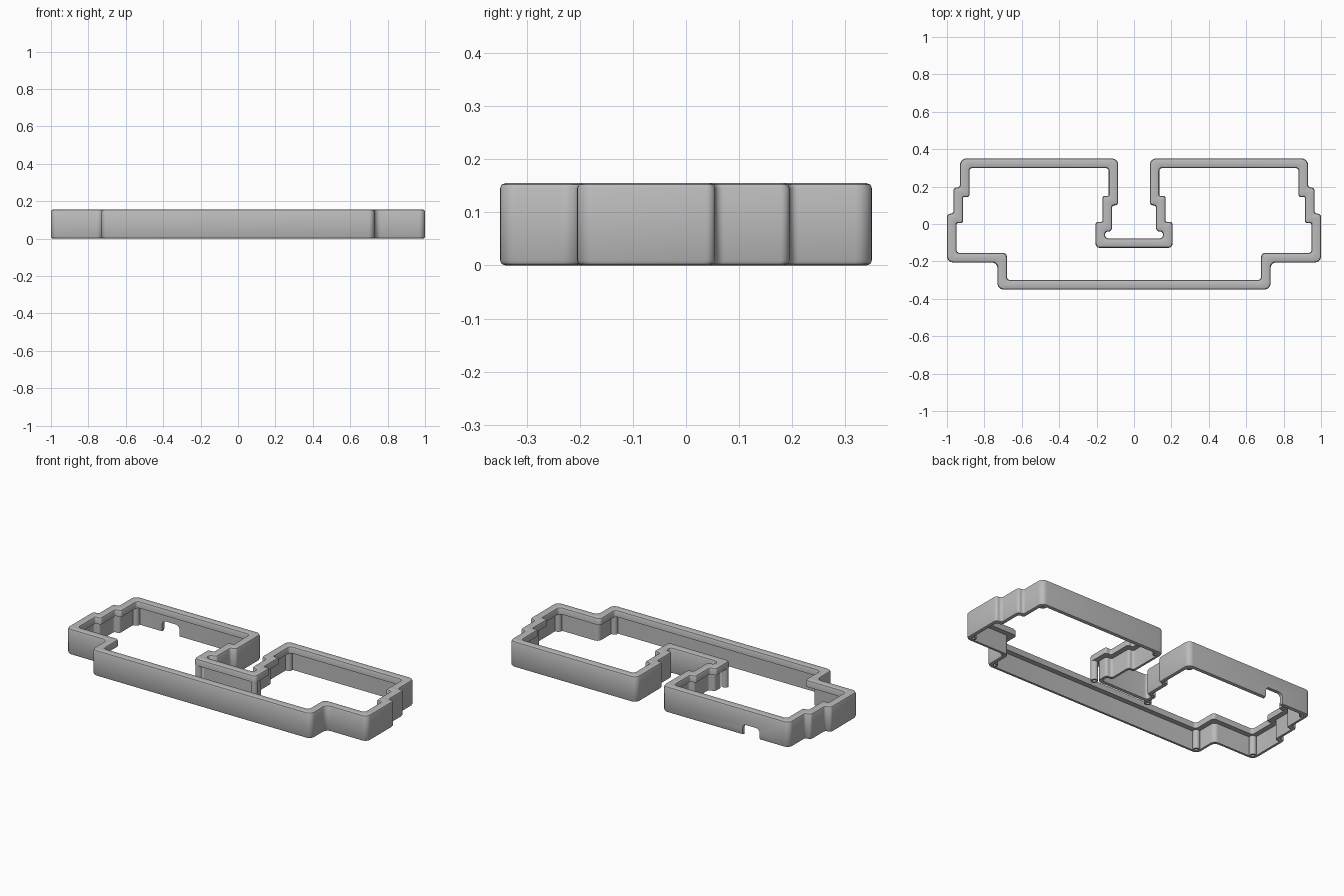
import bpy, bmesh, math
from mathutils import Vector

if "Cube" in bpy.data.objects:
    bpy.data.objects.remove(bpy.data.objects["Cube"])

HEIGHT, LIP_Z, WALL, RIM = 0.155, 0.115, 0.02, 0.05
SEGS = 6

grey = bpy.data.materials.new("plain grey")
grey.use_nodes = True
grey.diffuse_color = (0.5, 0.5, 0.5, 1)
grey.node_tree.nodes["Principled BSDF"].inputs["Base Color"].default_value = (0.5, 0.5, 0.5, 1)

# Right half of the outer outline, from the front wall round to the centre gap
half = [(0.73, -0.35), (0.73, -0.205), (1, -0.205), (1, 0.055), (0.965, 0.055),
        (0.965, 0.195), (0.93, 0.195), (0.93, 0.35), (0.085, 0.35), (0.085, 0.1),
        (0.118, 0.1), (0.118, -0.04), (0.155, -0.04), (0.155, -0.077)]
outline = [Vector(p) for p in half] + [Vector((-x, y)) for x, y in reversed(half)]


def inset(points, d):
    """Move every edge of a counter-clockwise right-angled outline inward."""
    result = []
    for i, p in enumerate(points):
        a = (p - points[i - 1]).normalized()
        b = (points[(i + 1) % len(points)] - p).normalized()
        result.append(p + d * (Vector((-a.y, a.x)) + Vector((-b.y, b.x))))
    return result


def rounded(points, scale):
    """Round each corner, with less rounding on short steps."""
    result = []
    for i, p in enumerate(points):
        a, b = points[i - 1] - p, points[(i + 1) % len(points)] - p
        r = min(0.032, 0.48 * a.length, 0.48 * b.length) * scale
        a, b = a.normalized() * r, b.normalized() * r
        for k in range(SEGS + 1):
            t = k / SEGS * math.pi / 2
            result.append(p + a * (1 - math.sin(t)) + b * (1 - math.cos(t)))
    return result


def loft(name, rings, closed):
    """Join rings of (points, z) into a skin; closed joins last to first."""
    bm = bmesh.new()
    loops = [[bm.verts.new((p.x, p.y, z)) for p in pts] for pts, z in rings]
    pairs = list(zip(loops, loops[1:]))
    if closed:
        pairs.append((loops[-1], loops[0]))
    else:
        bm.faces.new(loops[0])
        bm.faces.new(loops[-1])
    for lo, hi in pairs:
        for i in range(len(lo)):
            j = (i + 1) % len(lo)
            bm.faces.new((lo[i], lo[j], hi[j], hi[i]))
    bmesh.ops.recalc_face_normals(bm, faces=bm.faces)
    mesh = bpy.data.meshes.new(name)
    bm.to_mesh(mesh)
    bm.free()
    mesh.materials.append(grey)
    obj = bpy.data.objects.new(name, mesh)
    bpy.context.collection.objects.link(obj)
    return obj


def smooth(obj):
    bpy.ops.object.select_all(action="DESELECT")
    obj.select_set(True)
    bpy.context.view_layer.objects.active = obj
    bpy.ops.object.shade_smooth_by_angle(angle=math.radians(35))


# Frame: thin wall with an inward lip along the top, edges softened
b = 0.01
section = [(b, 0), (b * 0.3, b * 0.3), (0, b), (0, HEIGHT - b),
           (b * 0.3, HEIGHT - b * 0.3), (b, HEIGHT),
           (RIM - b, HEIGHT), (RIM - b * 0.3, HEIGHT - b * 0.3), (RIM, HEIGHT - b),
           (RIM, LIP_Z), (WALL, LIP_Z), (WALL, 0)]
frame = loft("frame", [(rounded(inset(outline, d), 1 - 8 * d), z) for d, z in section], True)

# Cable slot through the back wall
slot = [Vector(p) for p in [(-0.735, -0.05), (-0.62, -0.05), (-0.62, 0.065), (-0.735, 0.065)]]
cutter = loft("slot_cutter", [(rounded(slot, 0.8), -0.38), (rounded(slot, 0.8), -0.30)], False)
cutter.rotation_euler.x = math.pi / 2
cutter.hide_render = True
cut = frame.modifiers.new("cable_slot", "BOOLEAN")
cut.object, cut.solver = cutter, "EXACT"
bpy.context.view_layer.objects.active = frame
bpy.ops.object.modifier_apply(modifier=cut.name)
bpy.data.objects.remove(cutter)
smooth(frame)

# Hollow screw posts tucked under the lip at the main corners
centres = inset(outline, 0.03)


def circle(c, r):
    return [c + r * Vector((math.cos(t), math.sin(t)))
            for t in (math.tau * k / 16 for k in range(16))]


last = len(outline) - 1
for n in (0, 2, 7, 8, 13):
    for side, i in (("left", n), ("right", last - n)):
        c = centres[i]
        post = loft(f"screw_post_{side}_{n}",
                    [(circle(c, r), z) for r, z in
                     ((0.02, LIP_Z + 0.01), (0.02, 0.002), (0.01, 0.002), (0.01, 0.09))], False)
        smooth(post)
